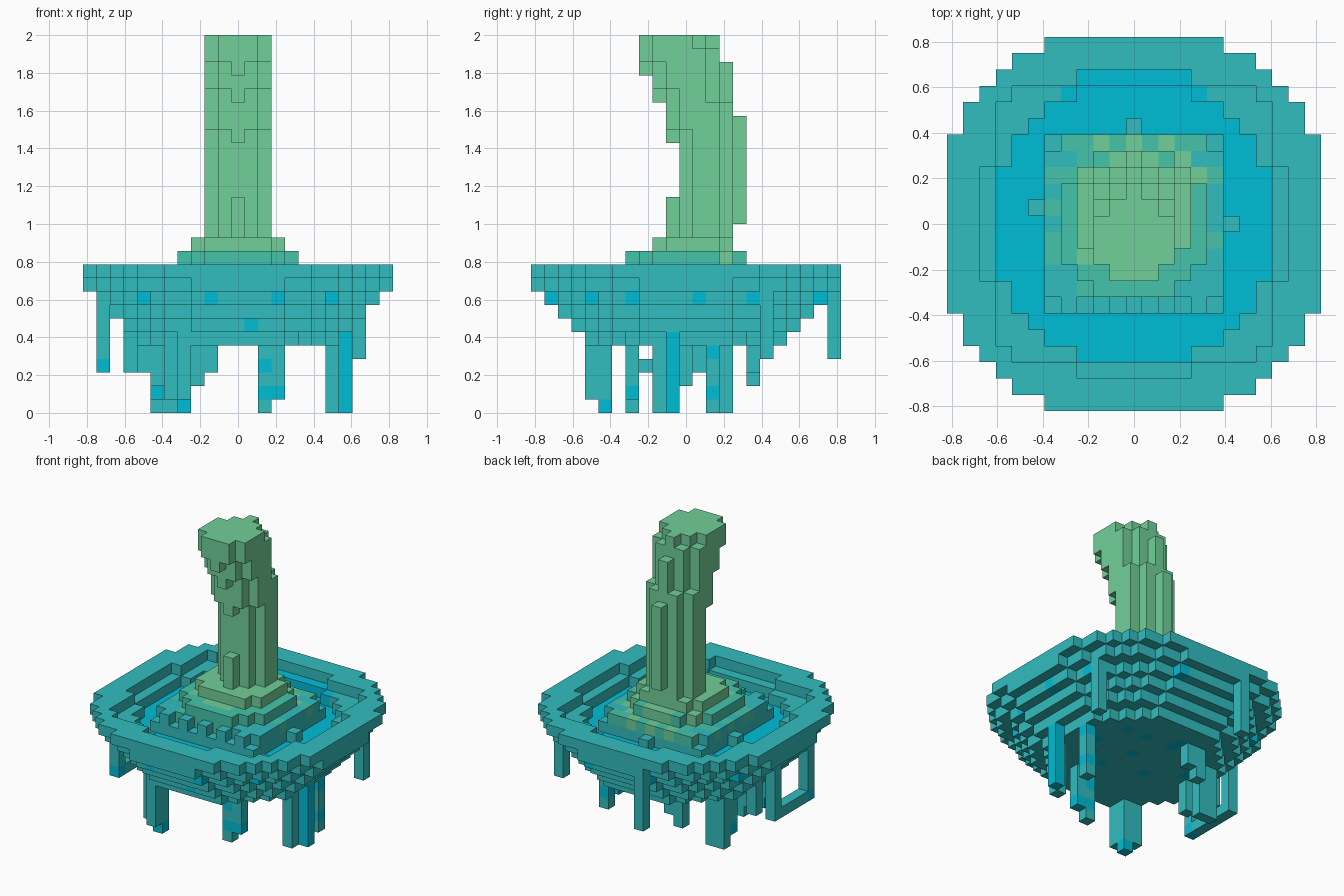
import bpy
import bmesh
import random
from mathutils import Vector

random.seed(4)
V = 2 / 28  # edge length of one block

cube = bpy.data.objects.get("Cube")
if cube:
    bpy.data.objects.remove(cube, do_unlink=True)


def material(name, rgb):
    m = bpy.data.materials.new(name)
    m.diffuse_color = (*rgb, 1)
    m.use_nodes = True
    m.node_tree.nodes["Principled BSDF"].inputs["Base Color"].default_value = (*rgb, 1)
    return m


MATS = [
    material("teal", (0.032, 0.51, 0.52)),
    material("water_blue", (0.0, 0.51, 0.68)),
    material("leaf_green", (0.165, 0.63, 0.32)),
    material("sea_green", (0.06, 0.56, 0.40)),
]
TEAL, BLUE, GREEN, SEA = range(4)

cells = {}  # (i, j, k) -> (part, colour)


def put(part, i, j, k, colour):
    cells.setdefault((i, j, k), (part, colour))


SPAN = range(-11, 12)

# Bowl: stacked stepped discs, hollow in the two top layers
outer = {10: 152, 9: 131, 8: 112, 7: 92, 6: 75, 5: 58}
WET = [(-7, -7), (-2, -10), (3, -10), (7, -7), (9, -4), (10, 1), (9, 5),
       (3, 10), (-3, 10), (-10, -1), (-9, 5)]


def in_hole(i, j, k):
    r = i * i + j * j
    if k == 10:
        return r <= 91 or (r <= 113 and max(abs(i), abs(j)) <= 8)
    return k == 9 and r <= 74


def bowl_colour(i, j, k):
    if k == 8:
        return BLUE if (i, j) in WET else TEAL
    if k == 6:
        return BLUE if (i, j) == (1, -8) else TEAL
    if k == 5 and i * i + j * j < 36:
        return BLUE if random.random() < 0.1 else TEAL
    return TEAL


for k, limit in outer.items():
    for i in SPAN:
        for j in SPAN:
            r = i * i + j * j
            if r > limit or in_hole(i, j, k):
                continue
            basin = k == 8 and r <= 74
            back_shelf = k == 9 and j >= 8 and abs(i) <= 4 and in_hole(i, j, 10)
            if basin or back_shelf:
                put("water", i, j, k, BLUE)
            else:
                put("bowl", i, j, k, bowl_colour(i, j, k))


# Mound: stepped island in the basin, greener toward the middle
def mound_colour(i, j, k):
    r = i * i + (j - 0.5) ** 2
    if r <= 15:
        return GREEN
    if k == 10 and j == 5 and abs(i) < 5:
        return GREEN if i in (-2, 0, 2) else SEA
    if r <= 24 or k == 11:
        return GREEN if j > -3 and random.random() < 0.35 else SEA
    return SEA if r <= 32 and random.random() < 0.4 else TEAL


for i in range(-5, 6):
    for j in range(-5, 6):
        r = i * i + j * j
        put("mound", i, j, 9, TEAL)
        notch = j == -5 and i % 2
        if r <= 45 and not notch:
            put("mound", i, j, 10, mound_colour(i, j, 10))
        if r <= 21 and max(abs(i), abs(j)) <= 4:
            put("mound", i, j, 11, mound_colour(i, j, 11))
        if i * i + (j - 0.5) ** 2 <= 13 and abs(i) <= 3 and -2 <= j <= 3:
            put("mound", i, j, 12, GREEN)
for i, j in ((-6, 1), (6, 0), (0, 6)):
    put("mound", i, j, 9, TEAL)


# Column: rounded trunk whose head steps forward
def front_limit(i, k):
    lift = k if i == 0 else k - 1
    if i == 0 and k <= 15:
        return -1
    steps = sum(lift >= level for level in (20, 23, 25))
    return (1 if abs(i) == 2 else 0) - steps


def back_limit(i, k):
    a = abs(i)
    if a == 0:
        return 3 if k < 14 else 4 if k <= 21 else 3 if k <= 25 else 2
    if k <= 22:
        return 4 - a
    return 3 - a if k <= 26 else 2 - a


for k in range(13, 28):
    for i in range(-2, 3):
        for j in range(front_limit(i, k), back_limit(i, k) + 1):
            put("column", i, j, k, GREEN)


# Legs: drips hanging below the bowl from the lowest layer, some blocks blue
def leg(i, j, low, blue=()):
    for k in range(low, 11):
        if (i, j, k) in cells:
            break
        put("legs", i, j, k, BLUE if k in blue else TEAL)


leg(8, -1, 0, range(8))
leg(7, -2, 0)
leg(7, 2, 0, (1, 4))
leg(9, 6, 4)
leg(3, -4, 1, (1,))
leg(2, -4, 0, (1, 3))
leg(-4, -6, 0, (0,))
leg(-4, -7, 1)
leg(-5, -6, 1)
leg(-5, 3, 0)
leg(-6, 3, 0)
leg(-6, 2, 1, (1,))
leg(-6, 0, 2)
leg(-7, 0, 3)
leg(-8, 1, 3)
leg(-3, 5, 2)
leg(-2, 5, 3)
leg(-3, 11, 4)

# Handle loop: two drips joined by a low bar
leg(-10, 1, 3)
leg(-10, -4, 3, (3,))
for j in range(-3, 1):
    put("legs", -10, j, 3, TEAL)


# Turn the blocks of each part into a mesh of exposed faces
def build(part):
    bm = bmesh.new()
    verts = {}

    def corner(p):
        key = tuple(round(2 * c) for c in p)
        if key not in verts:
            verts[key] = bm.verts.new(Vector(p) * V)
        return verts[key]

    for cell, (owner, colour) in cells.items():
        if owner != part:
            continue
        centre = Vector(cell) + Vector((0, 0, 0.5))
        for axis in range(3):
            for sign in (-1, 1):
                n = Vector((0, 0, 0))
                n[axis] = sign
                if tuple(int(a + b) for a, b in zip(cell, n)) in cells:
                    continue
                u = Vector((0, 0, 0))
                u[(axis + 1) % 3] = 0.5
                w = n.cross(u)
                mid = centre + n / 2
                ring = [mid - u - w, mid + u - w, mid + u + w, mid - u + w]
                face = bm.faces.new([corner(p) for p in ring])
                face.material_index = colour
    mesh = bpy.data.meshes.new(part)
    for m in MATS:
        mesh.materials.append(m)
    bm.to_mesh(mesh)
    bm.free()
    bpy.context.collection.objects.link(bpy.data.objects.new(part, mesh))


for name in ("bowl", "water", "mound", "column", "legs"):
    build(name)
